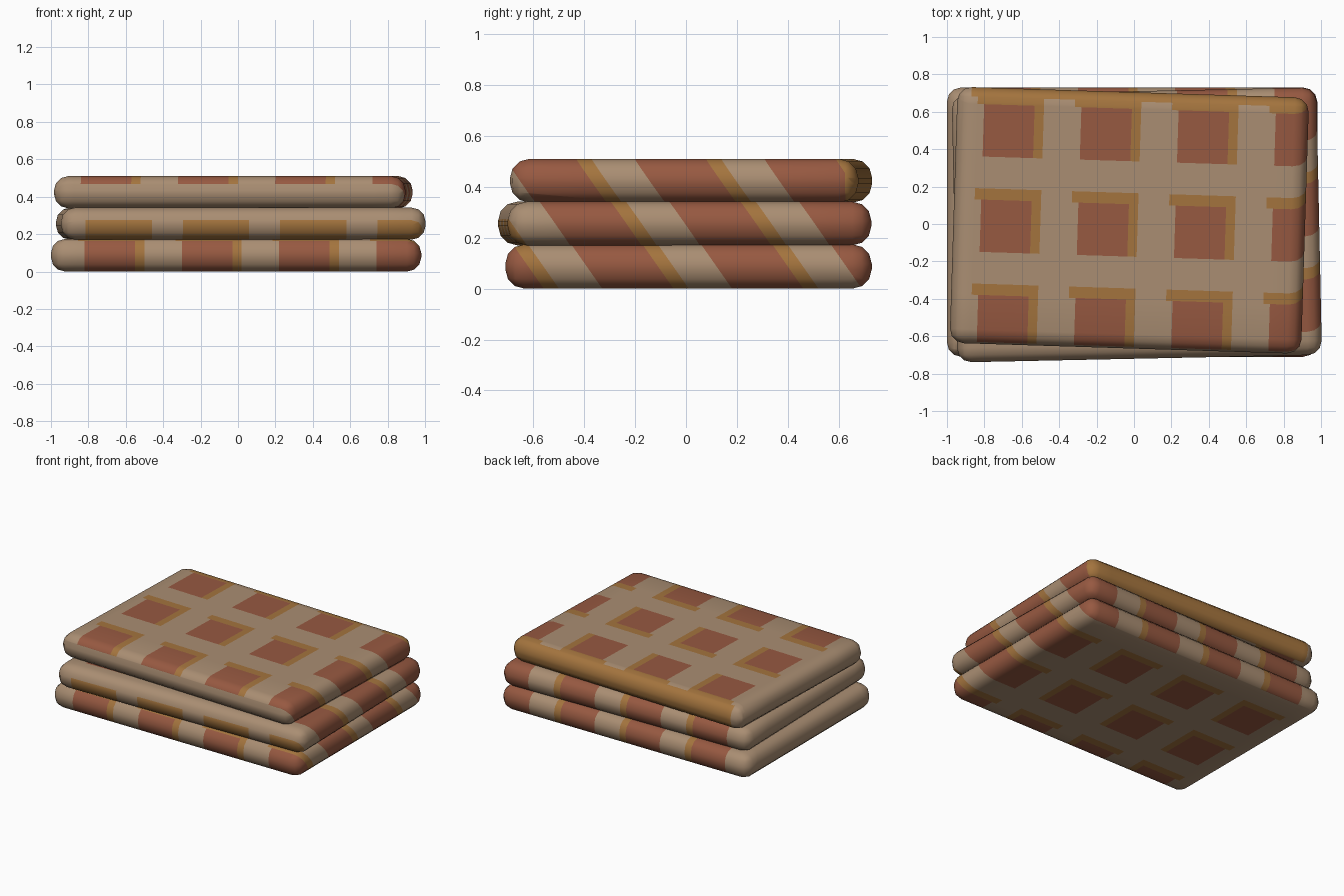
import bpy, bmesh, math
from mathutils import Matrix

if "Cube" in bpy.data.objects:
    bpy.data.objects.remove(bpy.data.objects["Cube"])

def make_mat(name, rgb):
    m = bpy.data.materials.new(name)
    m.diffuse_color = (*rgb, 1)
    m.use_nodes = True
    m.node_tree.nodes["Principled BSDF"].inputs["Base Color"].default_value = m.diffuse_color
    return m

MATS = [make_mat("tan_wool", (0.40, 0.27, 0.17)),
        make_mat("rust_check", (0.31, 0.10, 0.053)),
        make_mat("gold_stripe", (0.37, 0.175, 0.048))]
TAN, RUST, GOLD = range(3)

# Check pattern: repeat length, rust width and gold width in x and y
PX, RX, GX, LX = 0.52, 0.27, 0.05, 0.035
PY, RY, GY = 0.51, 0.28, 0.06
SLANT = 0.7          # the checks lean as they run down the sides


def blanket(name, size, centre, turn, x0, y0, hem=None):
    bm = bmesh.new()
    bmesh.ops.create_cube(bm, size=1)
    bmesh.ops.scale(bm, vec=size, verts=bm.verts)
    # Soft folded edges
    bmesh.ops.bevel(bm, geom=bm.edges[:], offset=0.076, segments=3,
                    profile=0.5, affect='EDGES')

    def cut(co, no):
        bmesh.ops.bisect_plane(bm, geom=bm.verts[:] + bm.edges[:] + bm.faces[:],
                               dist=1e-5, plane_co=co, plane_no=no)

    # Cut the surface along the check lines
    for i in range(-3, 4):
        for d in (-LX, 0, RX, RX + GX):
            x = x0 + i * PX + d
            if abs(x) < size[0] / 2:
                cut((x, 0, 0), (1, 0, 0))
        for d in (0, RY, RY + GY):
            y = y0 + i * PY + d
            if abs(y) < size[1] / 2 + 0.08:
                cut((0, y, 0), (0, 1, SLANT))
    if hem:
        cut((0, hem, 0), (0, 1, 0))

    # Colour the faces by their place in the pattern
    for f in bm.faces:
        c = f.calc_center_median()
        u = (c.x - x0 + LX) % PX - LX
        v = (c.y + SLANT * c.z - y0) % PY
        col = TAN
        if 0 <= u < RX and v < RY:
            col = RUST
        elif (u < RX + GX and RY <= v < RY + GY) or (RX <= u < RX + GX and v < RY):
            col = GOLD
        if hem and c.y > hem and c.x > -size[0] / 2 + 0.06:
            col = GOLD
        f.material_index = col

    bm.transform(Matrix.Translation(centre) @ Matrix.Rotation(math.radians(turn), 4, 'Z'))
    me = bpy.data.meshes.new(name)
    for m in MATS:
        me.materials.append(m)
    bm.to_mesh(me)
    bm.free()
    ob = bpy.data.objects.new(name, me)
    bpy.context.collection.objects.link(ob)
    bpy.ops.object.select_all(action='DESELECT')
    ob.select_set(True)
    bpy.context.view_layer.objects.active = ob
    bpy.ops.object.shade_smooth_by_angle(angle=math.radians(45))


# Stack of three folded blankets, each turned a little
blanket("bottom_blanket", (1.98, 1.44, 0.174), (-0.01, 0.01, 0.087), 0, -0.81, -0.40)
blanket("middle_blanket", (1.95, 1.43, 0.172), (0.015, -0.005, 0.256), 1.2, -0.81, -0.02)
blanket("top_blanket", (1.88, 1.37, 0.172), (-0.025, 0.02, 0.424), -1.8, -0.795, -0.134, hem=0.635)
